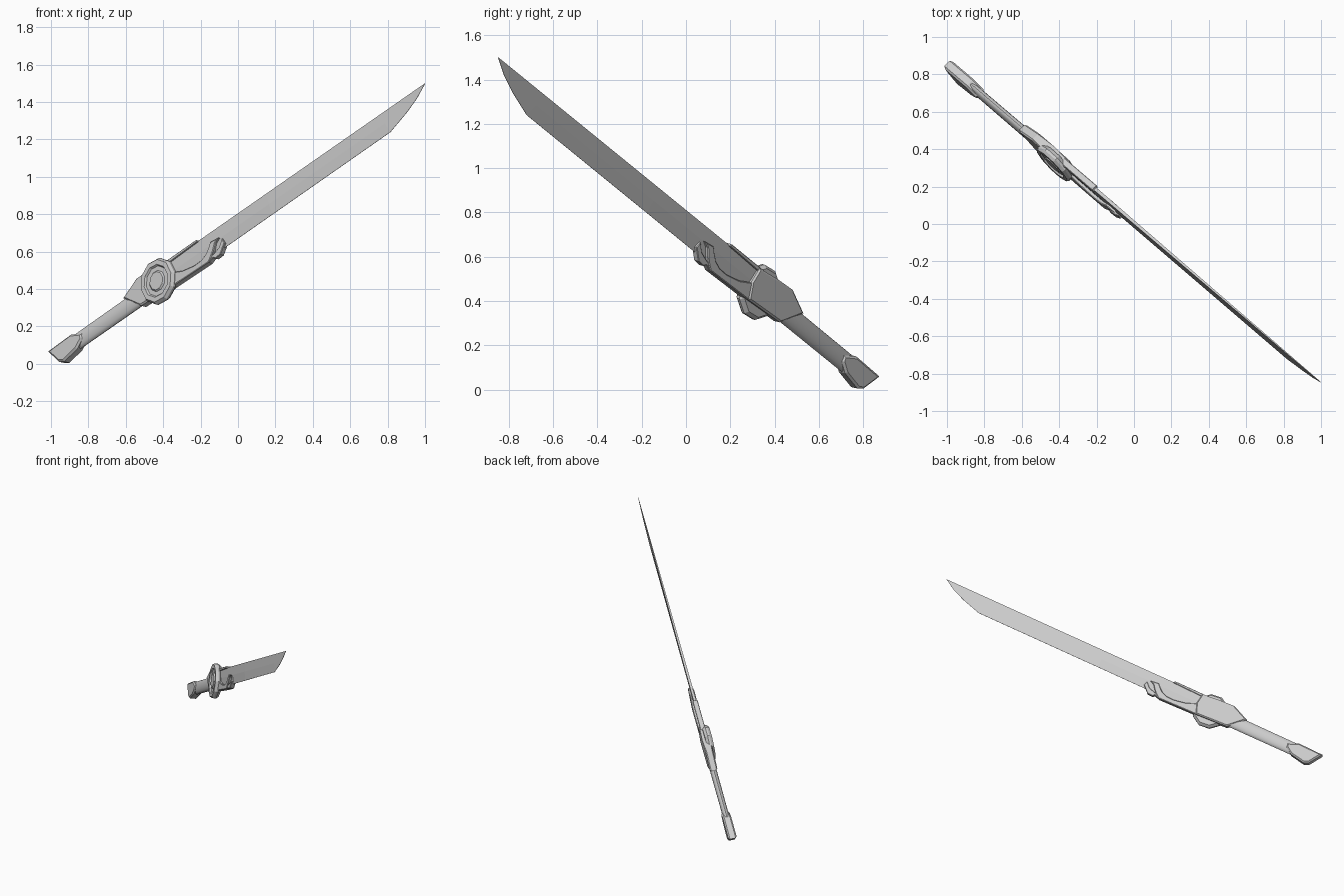
import bpy, bmesh, math
from mathutils import Matrix, Vector

if "Cube" in bpy.data.objects:
    bpy.data.objects.remove(bpy.data.objects["Cube"])

# Sword frame: s along the blade, t across it, h out of the front face
A = Vector((1, -0.857, 0.70)).normalized()
W = Vector((-0.233, 0.438, 0.868))
W = (W - A * W.dot(A)).normalized()
N = A.cross(W)
M = Matrix((A, W, N)).transposed().to_4x4()
M.translation = N * 0.121


def finish(name, bm, smooth=None):
    bmesh.ops.recalc_face_normals(bm, faces=bm.faces)
    bm.transform(M)
    me = bpy.data.meshes.new(name)
    bm.to_mesh(me)
    bm.free()
    ob = bpy.data.objects.new(name, me)
    bpy.context.collection.objects.link(ob)
    if smooth:
        bpy.context.view_layer.objects.active = ob
        ob.select_set(True)
        bpy.ops.object.shade_smooth_by_angle(angle=math.radians(smooth))
        ob.select_set(False)
    return ob


def loft(name, rings, smooth=None):
    """Skin a list of equal-length closed rings and cap both ends."""
    bm = bmesh.new()
    vs = [[bm.verts.new(p) for p in r] for r in rings]
    n = len(rings[0])
    for r0, r1 in zip(vs, vs[1:]):
        for i in range(n):
            j = (i + 1) % n
            bm.faces.new((r0[i], r0[j], r1[j], r1[i]))
    bm.faces.new(vs[0])
    bm.faces.new(vs[-1])
    return finish(name, bm, smooth)


def plate(name, outline, half, chamfer=0.0):
    """Flat outline given thickness on both sides, with chamfered rims."""
    bm = bmesh.new()
    vs = [bm.verts.new((s, t, -half)) for s, t in outline]
    face = bm.faces.new(vs)
    out = bmesh.ops.extrude_face_region(bm, geom=[face])
    for v in out["geom"]:
        if isinstance(v, bmesh.types.BMVert):
            v.co.z = half
    if chamfer:
        rim = [e for e in bm.edges
               if abs(e.verts[0].co.z - e.verts[1].co.z) < 1e-6]
        bmesh.ops.bevel(bm, geom=rim, offset=chamfer, segments=1, affect='EDGES')
    return finish(name, bm)


# Blade: thin wedge, thickest at the spine, thinning to the point
edge = [(-0.25, 0.573), (0.6, 0.573), (1.541, 0.572),
        (1.684, 0.613), (1.777, 0.649), (1.860, 0.697)]
spine_s = [-0.25, 0.6, 1.50, 1.66, 1.76, 1.861]
rings = []
for (s, t), ss in zip(edge, spine_s):
    k = 0.011 - 0.0095 * (ss + 0.25) / 2.11
    mid = t + (0.699 - t) * 0.5
    ms = (s + ss) / 2
    rings.append([(s, t, -0.001), (ms, mid, -k * 0.8), (ss, 0.699, -k),
                  (ss, 0.699, k), (ms, mid, k * 0.8), (s, t, 0.001)])
loft("blade", rings)

# Grip: oval bar
def oval(s, rt, rh, n=16):
    return [(s, 0.620 + rt * math.cos(i * math.tau / n),
             rh * math.sin(i * math.tau / n)) for i in range(n)]

loft("grip", [oval(-1.0, 0.046, 0.022), oval(-0.4, 0.048, 0.024)], 40)

# Pommel: angular cap around the end of the grip
plate("pommel", [(-1.135, 0.664), (-0.95, 0.668), (-0.875, 0.634),
                 (-0.882, 0.605), (-0.935, 0.572), (-1.045, 0.553),
                 (-1.079, 0.570)], 0.030, 0.010)

# Guard body behind the blade
plate("guard_body", [(-0.535, 0.668), (-0.410, 0.722), (-0.293, 0.714),
                     (-0.165, 0.702), (-0.158, 0.627), (-0.19, 0.552),
                     (-0.430, 0.564)], 0.027, 0.008)

# Upper rail along the spine
plate("guard_rail", [(-0.20, 0.708), (0.055, 0.708), (0.062, 0.694),
                     (-0.19, 0.688)], 0.018, 0.003)

# Lower guard: sweeping strip that ends in a hook
plate("guard_strip", [(-0.165, 0.627), (-0.09, 0.596), (0.0, 0.580),
                      (0.055, 0.582), (0.095, 0.596), (0.125, 0.620),
                      (0.149, 0.644), (0.212, 0.637), (0.180, 0.622),
                      (0.155, 0.590), (0.125, 0.562), (0.10, 0.545),
                      (-0.195, 0.552)], 0.021, 0.004)

# Second hook below the strip
plate("guard_claw", [(0.085, 0.560), (0.105, 0.546), (0.135, 0.556),
                     (0.150, 0.543), (0.190, 0.546), (0.240, 0.591),
                     (0.230, 0.622), (0.195, 0.588), (0.150, 0.574)], 0.016, 0.003)

# Ten-sided dial on the front: raised rim, groove and central boss
profile = [(0.112, -0.005), (0.127, 0.014), (0.127, 0.028), (0.116, 0.044),
           (0.090, 0.044), (0.083, 0.034), (0.058, 0.034), (0.050, 0.042)]
dial = []
for r, h in profile:
    dial.append([(-0.265 + r * math.cos(math.radians(30 + 36 * i)),
                  0.625 + r * math.sin(math.radians(30 + 36 * i)), h)
                 for i in range(10)])
loft("dial", dial)
